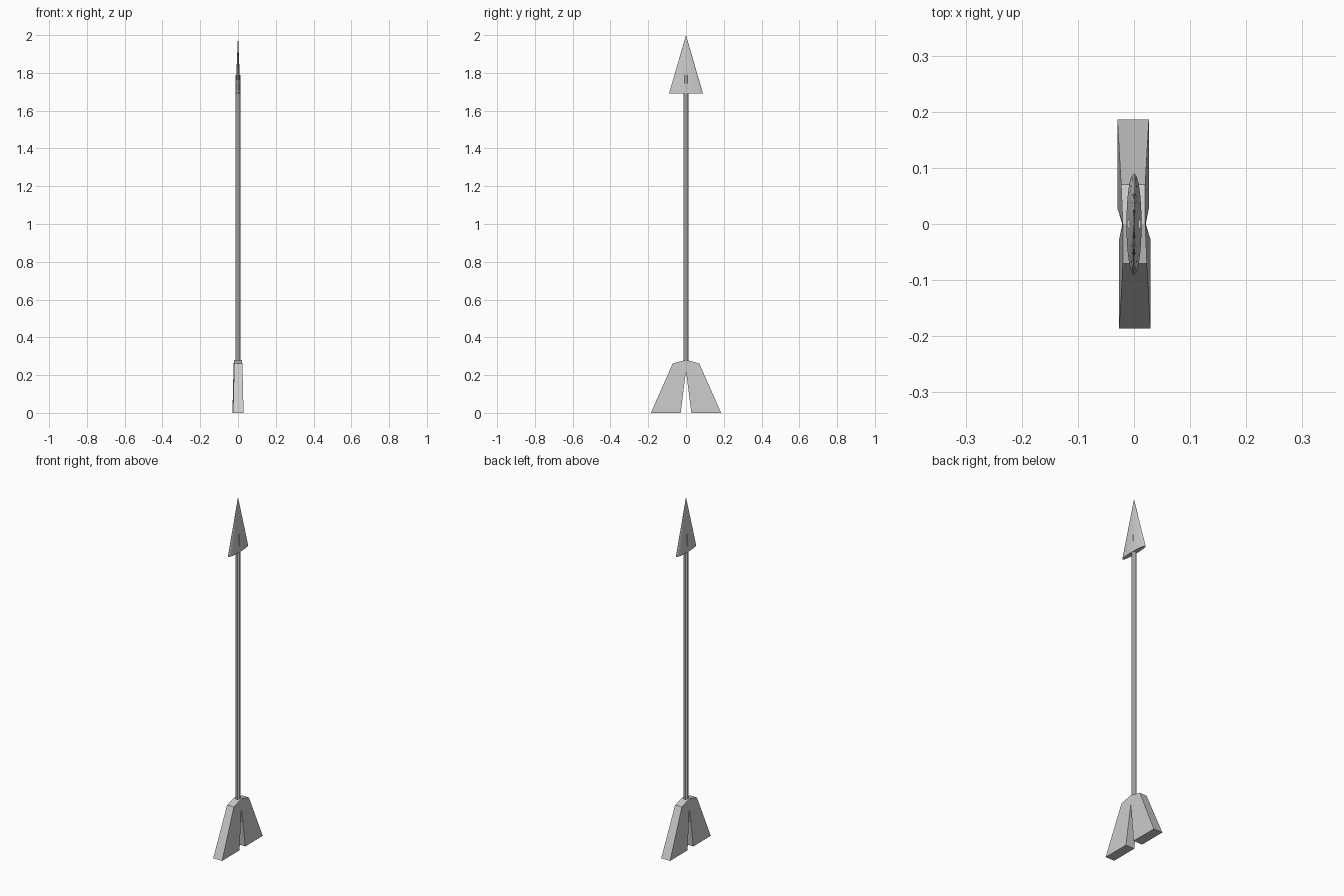
import bpy, bmesh, math

if "Cube" in bpy.data.objects:
    bpy.data.objects.remove(bpy.data.objects["Cube"])


def make_object(name, bm):
    bmesh.ops.recalc_face_normals(bm, faces=bm.faces)
    mesh = bpy.data.meshes.new(name)
    bm.to_mesh(mesh)
    bm.free()
    obj = bpy.data.objects.new(name, mesh)
    bpy.context.collection.objects.link(obj)
    return obj


def cone(name, r1, r2, z0, z1, sides, sx=1.0, turn=0.0):
    bm = bmesh.new()
    bmesh.ops.create_cone(bm, cap_ends=True, segments=sides,
                          radius1=r1, radius2=r2, depth=z1 - z0)
    for v in bm.verts:
        x, y, z = v.co
        c, s = math.cos(turn), math.sin(turn)
        v.co = ((x * c - y * s) * sx, x * s + y * c, z + (z0 + z1) / 2)
    return make_object(name, bm)


# Shaft: slim octagonal rod whose top just shows through the head
cone("shaft", 0.0135, 0.0135, 0.22, 1.79, 8, turn=math.pi / 8)

# Arrowhead: cone flattened front to back
cone("arrowhead", 0.09, 0.0, 1.69, 2.0, 32, sx=0.15)

# Fletching: two mirrored vanes, (y, z, half thickness) outline of one vane
OUTLINE = [(0.0, 0.225, 0.021), (0.028, 0.0, 0.028), (0.186, 0.0, 0.028),
           (0.07, 0.262, 0.0215), (0.0, 0.28, 0.02)]


def vane(name, side):
    bm = bmesh.new()
    shift = -0.0015 * side
    rings = []
    for s in (-1, 1):
        rings.append([bm.verts.new((s * t + (shift if y else 0), y * side, z))
                      for y, z, t in OUTLINE])
        bm.faces.new(rings[-1])
    n = len(OUTLINE)
    for i in range(n):
        j = (i + 1) % n
        bm.faces.new((rings[0][i], rings[0][j], rings[1][j], rings[1][i]))
    return make_object(name, bm)


vane("back_vane", 1)
vane("front_vane", -1)
